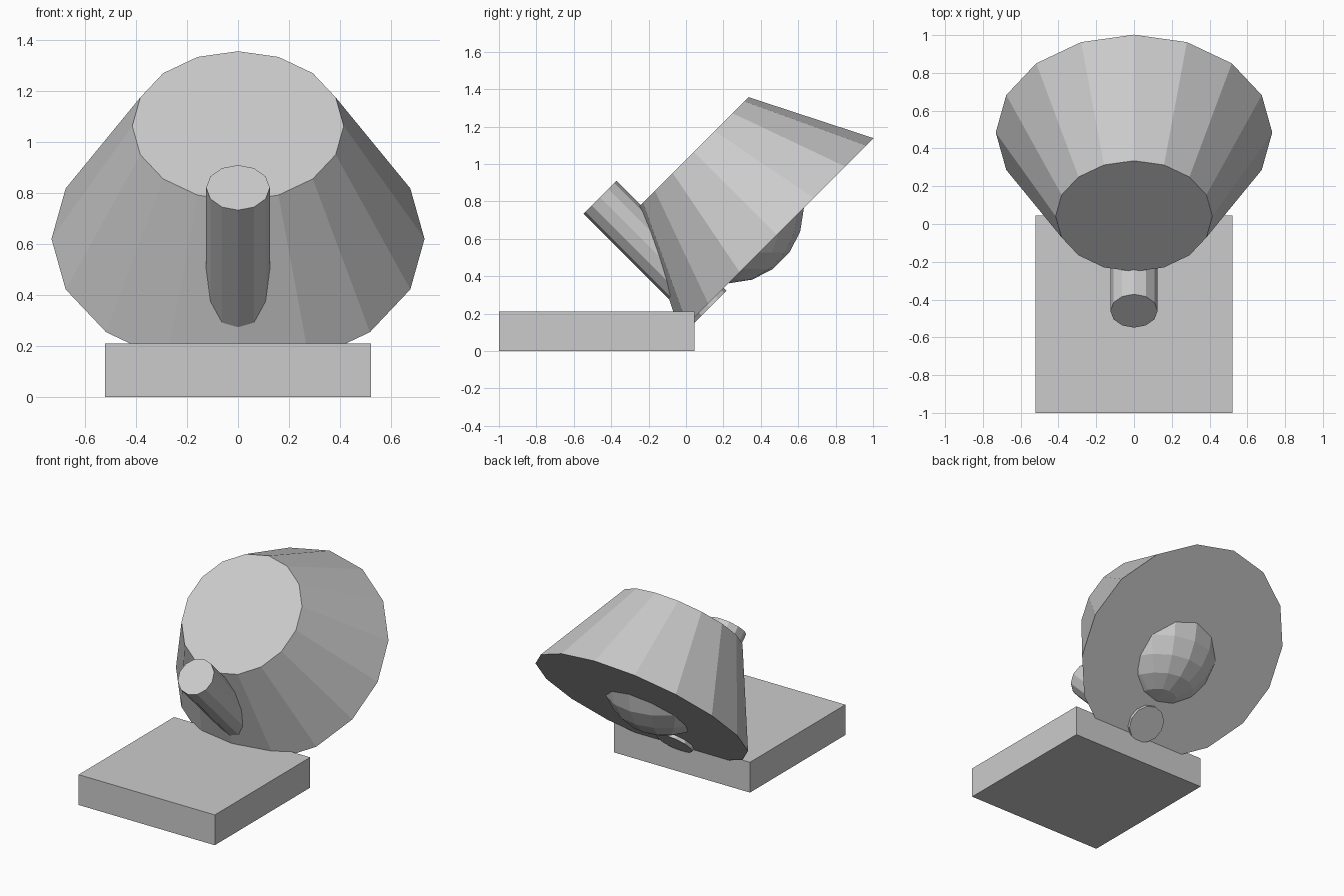
import bpy, bmesh, math
from mathutils import Matrix, Vector

if "Cube" in bpy.data.objects:
    bpy.data.objects.remove(bpy.data.objects["Cube"])

grey = bpy.data.materials.new("light_grey")
grey.diffuse_color = (0.6, 0.6, 0.6, 1)
grey.use_nodes = True
grey.node_tree.nodes["Principled BSDF"].inputs["Base Color"].default_value = grey.diffuse_color


def finish(name, bm):
    bmesh.ops.recalc_face_normals(bm, faces=bm.faces)
    mesh = bpy.data.meshes.new(name)
    bm.to_mesh(mesh)
    bm.free()
    mesh.materials.append(grey)
    obj = bpy.data.objects.new(name, mesh)
    bpy.context.collection.objects.link(obj)
    return obj


def tilted_cone(name, start, end, r1, r2, sides):
    """Capped cone between two centres in the x = 0 plane, leaning forward 45 degrees."""
    a, b = Vector(start), Vector(end)
    bm = bmesh.new()
    place = Matrix.Translation((a + b) / 2) @ Matrix.Rotation(math.radians(45), 4, 'X')
    bmesh.ops.create_cone(bm, cap_ends=True, segments=sides, radius1=r1, radius2=r2,
                          depth=(b - a).length, matrix=place)
    return finish(name, bm)


# Flat slab foot
bm = bmesh.new()
bmesh.ops.create_cube(bm, size=1, matrix=Matrix.Translation((0, -0.4775, 0.105))
                      @ Matrix.Diagonal((1.044, 1.045, 0.21, 1)))
finish("base_slab", bm)

# Large tapered body and the thin rod running through its lower edge
tilted_cone("tapered_body", (0, 0.484, 0.62), (0, 0.042, 1.064), 0.732, 0.415, 16)
tilted_cone("front_rod", (0, 0.128, 0.233), (0, -0.46, 0.822), 0.125, 0.125, 12)

# Round bowl that bulges out of the wide end (lower half only, capped inside the body)
bm = bmesh.new()
bmesh.ops.create_uvsphere(bm, u_segments=16, v_segments=10, radius=0.4,
                          matrix=Matrix.Translation((0, 0.23, 0.762)))
cut = bmesh.ops.bisect_plane(bm, geom=bm.verts[:] + bm.edges[:] + bm.faces[:],
                             plane_co=(0, 0, 0.775), plane_no=(0, 0, 1), clear_outer=True)
bmesh.ops.holes_fill(bm, edges=[e for e in bm.edges if e.is_boundary])
finish("round_bulge", bm)
